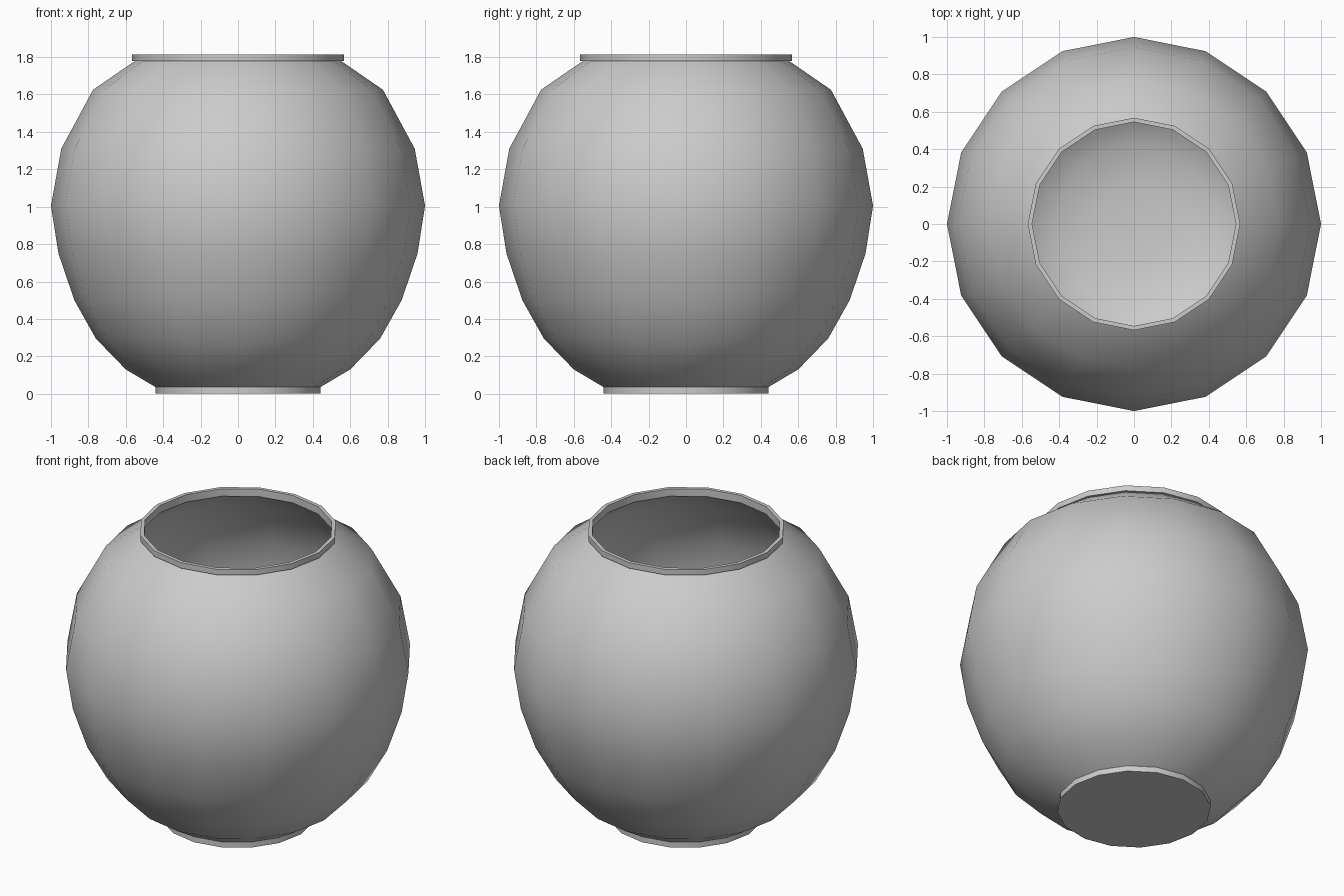
import bpy, bmesh
from math import cos, sin, tau

if "Cube" in bpy.data.objects:
    bpy.data.objects.remove(bpy.data.objects["Cube"])

SIDES = 16


def lathe(name, profile):
    """Revolve (radius, z) points around z; radius 0 becomes a pole."""
    bm = bmesh.new()
    rings = []
    for r, z in profile:
        if r == 0:
            rings.append([bm.verts.new((0, 0, z))] * SIDES)
        else:
            rings.append([bm.verts.new((r * cos(tau * i / SIDES), r * sin(tau * i / SIDES), z))
                          for i in range(SIDES)])
    for a, b in zip(rings, rings[1:]):
        for i in range(SIDES):
            j = (i + 1) % SIDES
            bm.faces.new(list(dict.fromkeys((a[i], a[j], b[j], b[i]))))
    bmesh.ops.recalc_face_normals(bm, faces=bm.faces)
    mesh = bpy.data.meshes.new(name)
    bm.to_mesh(mesh)
    bm.free()
    obj = bpy.data.objects.new(name, mesh)
    bpy.context.collection.objects.link(obj)
    bpy.context.view_layer.objects.active = obj
    obj.select_set(True)
    bpy.ops.object.shade_smooth_by_angle(angle=0.75)
    obj.select_set(False)
    return obj


# Foot with flat underside
foot = [(0, 0), (0.44, 0), (0.44, 0.035)]
# Round outer wall
outer = [(0.6, 0.13), (0.76, 0.295), (0.875, 0.5), (0.96, 0.75), (1, 1.005),
         (0.945, 1.31), (0.775, 1.625), (0.55, 1.78)]
# Narrow lip around the opening
rim = [(0.568, 1.78), (0.568, 1.815), (0.545, 1.815), (0.545, 1.768)]
# Inner wall and rounded floor
inner = [(0.76, 1.605), (0.922, 1.305), (0.975, 1.005), (0.936, 0.755), (0.853, 0.51),
         (0.742, 0.312), (0.585, 0.152), (0.42, 0.068), (0.2, 0.042), (0, 0.036)]

lathe("round_bowl", foot + outer + rim + inner)
